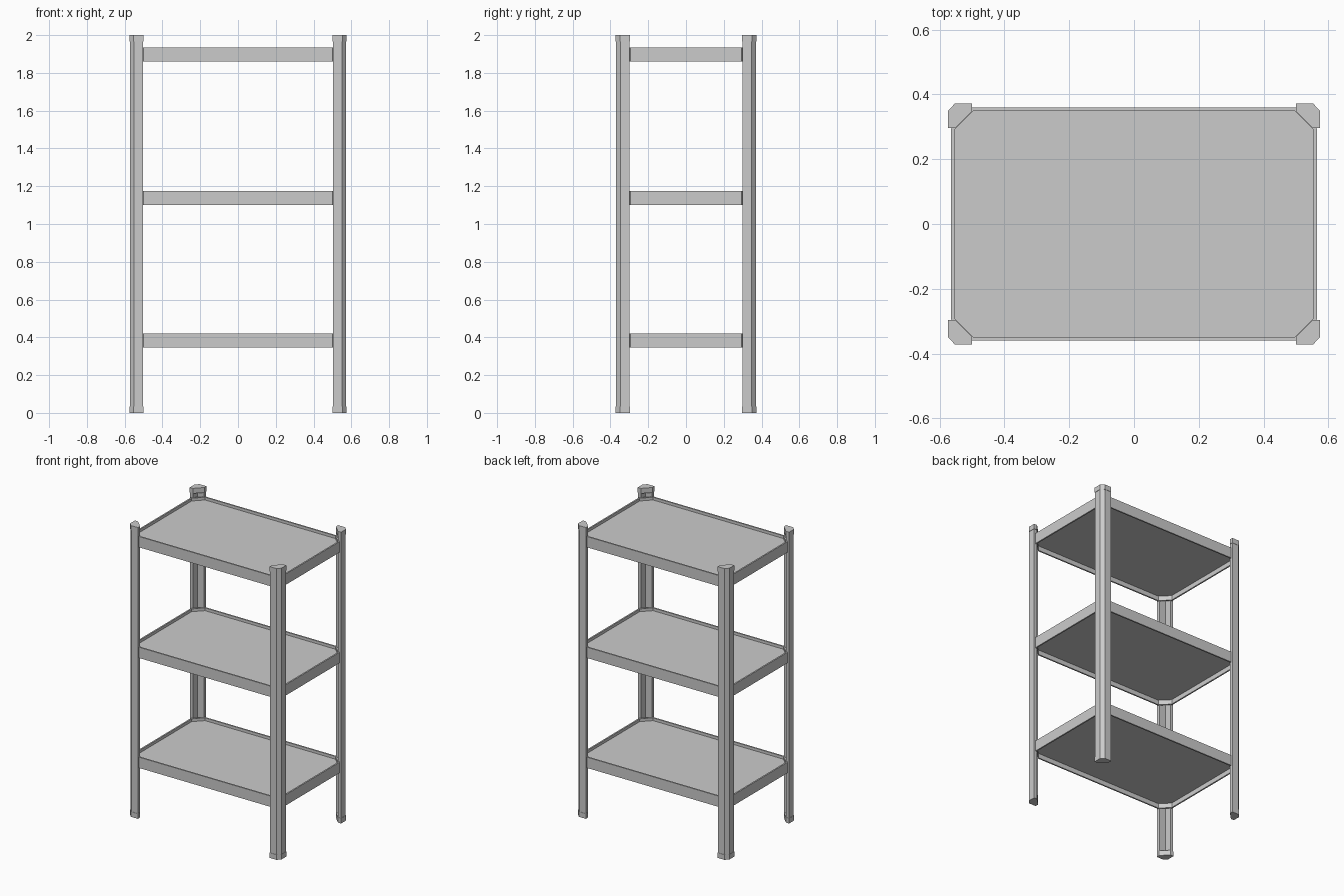
import bpy, bmesh

if "Cube" in bpy.data.objects:
    bpy.data.objects.remove(bpy.data.objects["Cube"])

def prism(name, rings, z0, z1):
    """Extrude an outline; a second outline makes it a hollow frame."""
    bm = bmesh.new()
    lo = [[bm.verts.new((x, y, z0)) for x, y in r] for r in rings]
    hi = [[bm.verts.new((x, y, z1)) for x, y in r] for r in rings]
    n = len(rings[0])
    for a, b in zip(lo, hi):
        for i in range(n):
            j = (i + 1) % n
            bm.faces.new((a[i], a[j], b[j], b[i]))
    for level in (lo, hi):
        if len(rings) == 1:
            bm.faces.new(level[0])
        else:
            for i in range(n):
                j = (i + 1) % n
                bm.faces.new((level[0][i], level[0][j], level[1][j], level[1][i]))
    bmesh.ops.recalc_face_normals(bm, faces=bm.faces)
    me = bpy.data.meshes.new(name)
    bm.to_mesh(me)
    bm.free()
    ob = bpy.data.objects.new(name, me)
    bpy.context.collection.objects.link(ob)
    return ob

def octagon(x, y, cx, cy):
    return [(x, -cy), (x, cy), (cx, y), (-cx, y),
            (-x, cy), (-x, -cy), (-cx, -y), (cx, -y)]

# Corner posts: L-angle with chamfered outer edge, plus end caps
angle = [(.573, .30), (.573, .348), (.551, .37), (.502, .37), (.502, .348), (.551, .348), (.551, .30)]
cap = [(.575, .297), (.575, .349), (.553, .372), (.50, .372), (.50, .348), (.551, .297)]
for sx, xn in ((-1, "left"), (1, "right")):
    for sy, yn in ((-1, "front"), (1, "back")):
        flip = lambda pts: [(x * sx, y * sy) for x, y in pts]
        prism(f"post_{yn}_{xn}", [flip(angle)], .035, 1.965)
        prism(f"foot_cap_{yn}_{xn}", [flip(cap)], 0, .035)
        prism(f"top_cap_{yn}_{xn}", [flip(cap)], 1.965, 2)

# Shelves: raised rim around a recessed panel
outer = octagon(.565, .36, .499, .294)
inner = octagon(.555, .35, .495, .290)
for i, z in enumerate((.345, 1.10, 1.86), 1):
    prism(f"shelf_rim_{i}", [outer, inner], z, z + .074)
    prism(f"shelf_panel_{i}", [inner], z + .032, z + .055)
